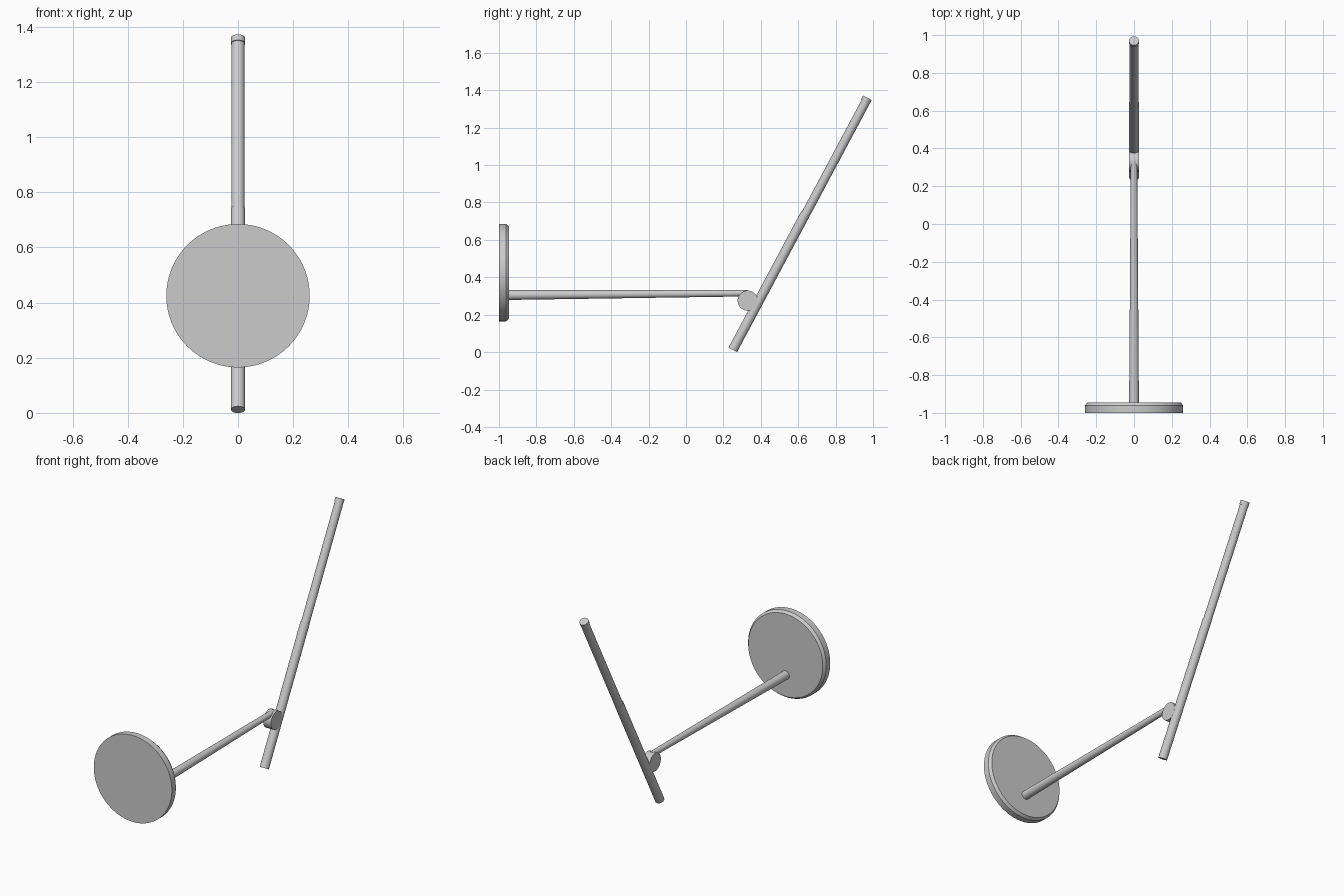
import bpy
from mathutils import Vector

cube = bpy.data.objects.get("Cube")
if cube:
    bpy.data.objects.remove(cube, do_unlink=True)

grey = bpy.data.materials.new("satin grey")
grey.use_nodes = True
colour = (0.6, 0.6, 0.6, 1)
grey.diffuse_color = colour
grey.node_tree.nodes["Principled BSDF"].inputs["Base Color"].default_value = colour


def rod(name, start, end, r1, r2=None, sides=48):
    """Round bar between two points, optionally tapered."""
    a, b = Vector(start), Vector(end)
    bpy.ops.mesh.primitive_cone_add(vertices=sides, radius1=r1, radius2=r2 or r1,
                                    depth=(b - a).length, location=(a + b) / 2)
    ob = bpy.context.object
    ob.name = name
    ob.rotation_euler = (b - a).to_track_quat("Z", "Y").to_euler()
    ob.data.materials.append(grey)
    bpy.ops.object.shade_smooth_by_angle(angle=0.6)
    return ob


# Round wall plate with a softened back rim
rod("wall_plate", (0, -1, 0.425), (0, -0.962, 0.425), 0.26, sides=96)
rod("wall_plate_rim", (0, -0.962, 0.425), (0, -0.946, 0.425), 0.26, 0.248, sides=96)

# Slightly tapered horizontal arm
rod("arm", (0, -0.95, 0.305), (0, 0.33, 0.315), 0.026, 0.017)

# Pivot joint, its axis running sideways
rod("pivot", (-0.026, 0.33, 0.275), (0.026, 0.33, 0.275), 0.054)

# Slanted tube: plain lower part, slimmer lit part, end cap
foot, tip = Vector((0, 0.25, 0.012)), Vector((0, 0.97, 1.36))
axis = (tip - foot).normalized()
back = Vector((0, axis.z, -axis.y)) * 0.002
lower_top = foot.lerp(tip, 0.54)
cap_base = foot.lerp(tip, 0.985)
rod("tube_lower", foot, lower_top, 0.026)
rod("tube_light", lower_top + back, cap_base + back, 0.024)
rod("tube_end_cap", cap_base, tip, 0.026)
